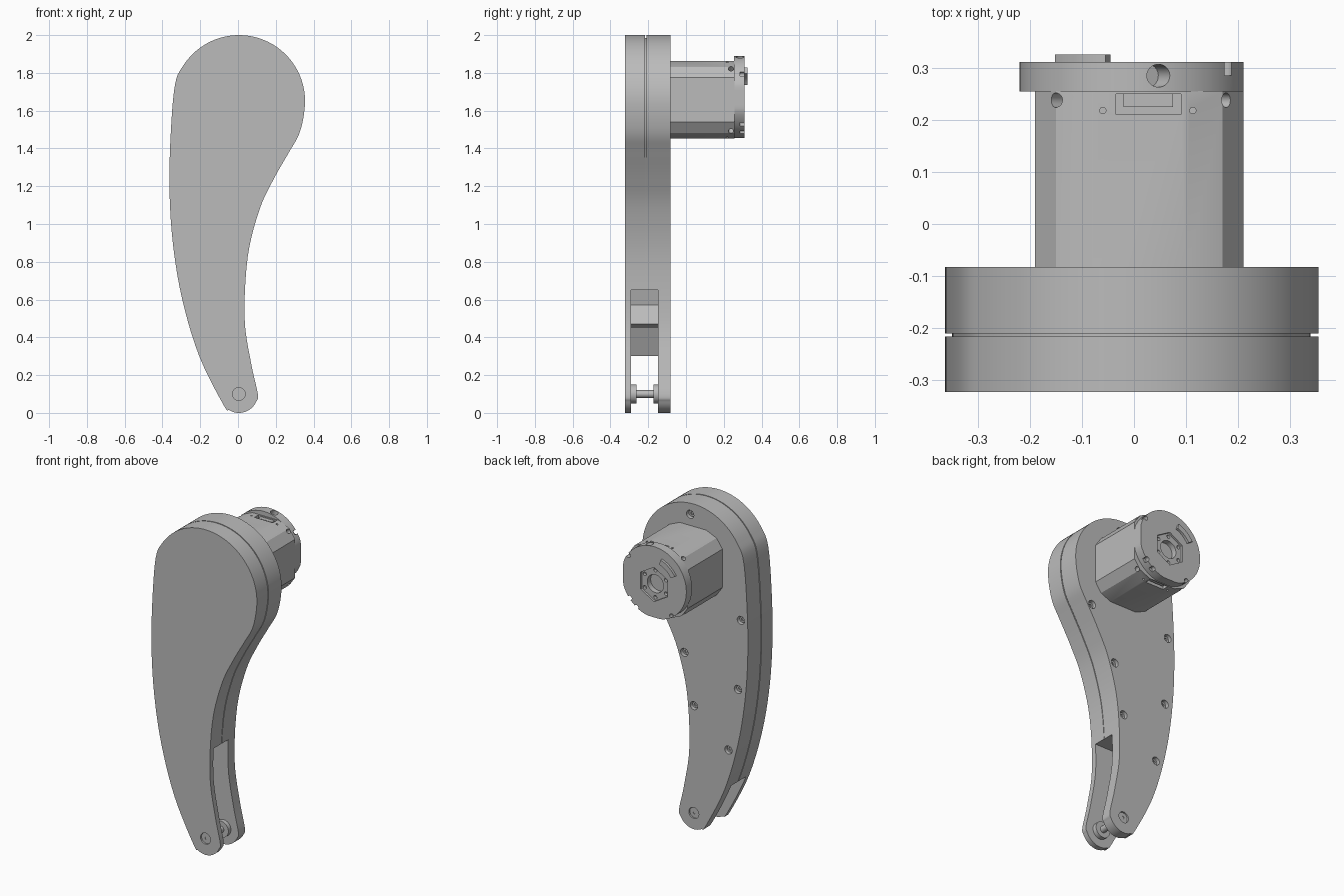
import bpy
import bmesh
from math import cos, sin, pi, radians
from mathutils import Vector

if "Cube" in bpy.data.objects:
    bpy.data.objects.remove(bpy.data.objects["Cube"])

grey = bpy.data.materials.new("machined grey")
grey.use_nodes = True
grey.diffuse_color = (0.5, 0.5, 0.5, 1)
grey.node_tree.nodes["Principled BSDF"].inputs["Base Color"].default_value = (0.5, 0.5, 0.5, 1)
parts = []


def prism(name, pts, y0, y1, keep=True):
    """Extrude an (x, z) outline from y0 to y1."""
    bm = bmesh.new()
    face = bm.faces.new([bm.verts.new((x, y0, z)) for x, z in pts])
    grown = bmesh.ops.extrude_face_region(bm, geom=[face])["geom"]
    bmesh.ops.translate(bm, vec=(0, y1 - y0, 0),
                        verts=[v for v in grown if isinstance(v, bmesh.types.BMVert)])
    bmesh.ops.recalc_face_normals(bm, faces=bm.faces)
    mesh = bpy.data.meshes.new(name)
    bm.to_mesh(mesh)
    bm.free()
    mesh.materials.append(grey)
    ob = bpy.data.objects.new(name, mesh)
    bpy.context.collection.objects.link(ob)
    if keep:
        parts.append(ob)
    return ob


def ring(x, z, r, n=24, a0=0.0, a1=2 * pi, closed=True):
    steps = n if closed else n - 1
    return [(x + r * cos(a0 + (a1 - a0) * i / steps),
             z + r * sin(a0 + (a1 - a0) * i / steps)) for i in range(n)]


def rect(x0, x1, z0, z1):
    return [(x0, z0), (x1, z0), (x1, z1), (x0, z1)]


def rod(loc, r, direction, length):
    """Cutter cylinder centred at loc along any direction."""
    ob = prism("cutter", ring(0, 0, r), -length / 2, length / 2, False)
    ob.location = loc
    ob.rotation_mode = "QUATERNION"
    ob.rotation_quaternion = Vector((0, 1, 0)).rotation_difference(Vector(direction))
    return ob


def cut(ob, cutter):
    cutter.hide_render = True
    mod = ob.modifiers.new("cut", "BOOLEAN")
    mod.operation, mod.solver, mod.object = "DIFFERENCE", "EXACT", cutter
    bpy.context.view_layer.objects.active = ob
    bpy.ops.object.modifier_apply(modifier=mod.name)
    bpy.data.objects.remove(cutter)


def smooth_loop(pts, steps=5):
    """Closed Catmull-Rom curve through the points."""
    out, n = [], len(pts)
    p = [Vector(q) for q in pts]
    for i in range(n):
        a, b, c, d = p[i - 1], p[i], p[(i + 1) % n], p[(i + 2) % n]
        for k in range(steps):
            t = k / steps
            out.append(tuple(0.5 * (2 * b + (c - a) * t + (2 * a - 5 * b + 4 * c - d) * t * t
                                    + (3 * b - a - 3 * c + d) * t ** 3)))
    return out


# Leg outline: round top, convex outer edge, concave inner edge, round foot
head = ring(0.005, 1.65, 0.35, 11, radians(-8), radians(165), False)
foot = ring(0.005, 0.1, 0.1, 7, radians(215), radians(360), False)
outer = [(-0.355, 1.5), (-0.363, 1.2), (-0.345, 0.9), (-0.295, 0.6), (-0.205, 0.3)]
inner = [(0.07, 0.26), (0.035, 0.5), (0.052, 0.83), (0.115, 1.08), (0.19, 1.24), (0.27, 1.38), (0.325, 1.48)]
leg = smooth_loop(head + outer + foot + inner)
PIN = (0.005, 0.1)

front_shell = prism("front_shell", leg, -0.323, -0.216)
back_shell = prism("back_shell", leg, -0.21, -0.083)

# Recessed seam between both shells
seam = prism("seam_core", [(-0.02 + (x + 0.02) * 0.96, 1 + (z - 1) * 0.985) for x, z in leg], -0.22, -0.206)

# Fork opening at the foot, with a ledge in its inner wall
fork = [(0.5, -0.1), (0.5, 0.65), (-0.1, 0.65), (-0.12, 0.57), (-0.07, 0.47),
        (-0.1, 0.45), (-0.17, 0.3), (-0.5, 0.3), (-0.5, -0.1)]
for shell in (front_shell, back_shell, seam):
    cut(shell, prism("cutter", fork, -0.29, -0.147, False))

# Foot pin with bosses and heads
for shell, y0, y1 in ((front_shell, -0.33, -0.313), (back_shell, -0.093, -0.07)):
    cut(shell, prism("cutter", ring(*PIN, 0.034), y0, y1, False))
prism("pin_shaft", ring(*PIN, 0.02), -0.3, -0.14)
prism("front_boss", ring(*PIN, 0.05, 32), -0.292, -0.263)
prism("back_boss", ring(*PIN, 0.05, 32), -0.172, -0.145)
for name, y0, y1, out in (("front_pin_head", -0.3155, -0.3, -0.3155), ("back_pin_head", -0.1, -0.0895, -0.0895)):
    pin_head = prism(name, ring(*PIN, 0.031), y0, y1)
    cut(pin_head, prism("cutter", ring(*PIN, 0.009, 12), out - 0.005, out + 0.005, False))

# Counterbored shell screws
screws = [(0.03, 1.93), (0.235, 1.385), (0.07, 1.07), (0.005, 0.76),
          (-0.315, 1.37), (-0.295, 0.94), (-0.23, 0.55)]
for x, z in screws:
    cut(back_shell, prism("cutter", ring(x, z, 0.025, 20), -0.115, -0.07, False))
    screw = prism("shell_screw", ring(x, z, 0.02, 16), -0.12, -0.1)
    cut(screw, prism("cutter", ring(x, z, 0.01, 6), -0.108, -0.09, False))

# Motor body: chamfered square section
MX, MZ = 0.01, 1.657
quarter = [(0.2, 0.118), (0.16, 0.175), (0.09, 0.205)]
section = []
for sx, sz, order in ((1, 1, 1), (-1, 1, -1), (-1, -1, 1), (1, -1, -1)):
    section += [(MX + sx * x, MZ + sz * z) for x, z in quarter[::order]]
body = prism("motor_body", section, -0.1, 0.256)

# Connector sockets and tiny holes on the top and underside
for s in (1, -1):
    z = MZ + s * 0.205
    cut(body, prism("cutter", rect(-0.035, 0.09, z - 0.025, z + 0.025), 0.21, 0.25, False))
    prism("connector", rect(-0.02, 0.075, z - s * 0.015 - 0.008, z - s * 0.015 + 0.008), 0.225, 0.25)
    for x in (-0.06, 0.113):
        cut(body, rod((x, 0.218, z), 0.006, (0, 0, 1), 0.04))
    # Corner screws set into the chamfers
    for x in (-0.14, 0.175):
        side = 1 if x > 0 else -1
        spot = Vector((x, 0.238, MZ + s * 0.163))
        cut(body, rod(spot, 0.014, (side, 0, s), 0.06))

# Motor end cap: disc with two flattened sides
CX, CZ = 0.0, 1.67
disc = [(min(x, 0.21), max(z, 1.455)) for x, z in ring(CX, CZ, 0.22, 72)]
cap = prism("motor_cap", disc, 0.255, 0.311)
cut(cap, prism("cutter", ring(CX, MZ, 0.105, 6, pi / 6, pi / 6 + 2 * pi), 0.298, 0.33, False))
cut(cap, prism("cutter", ring(CX, MZ, 0.055, 32), 0.265, 0.33, False))
for x, z in ring(CX, MZ, 0.083, 6, pi / 6, pi / 6 + 2 * pi):
    cut(cap, prism("cutter", ring(x, z, 0.011, 12), 0.28, 0.33, False))
cut(cap, rod((0.045, 0.285, 1.88), 0.022, (0.5, 0, 1), 0.08))
for x, z in ((0.175, 1.79), (0.165, 1.53), (0.12, 1.485), (-0.12, 1.495)):
    cut(cap, prism("cutter", ring(x, z, 0.014, 16), 0.285, 0.33, False))

# Raised curved tab on the cap
tab = (ring(CX, 1.66, 0.177, 10, radians(108), radians(149), False)
       + ring(CX, 1.66, 0.145, 10, radians(149), radians(108), False))
prism("cap_tab", tab, 0.305, 0.326)

# Smooth curved sides, keep real edges sharp
bpy.ops.object.select_all(action="DESELECT")
for ob in parts:
    ob.select_set(True)
bpy.context.view_layer.objects.active = body
bpy.ops.object.shade_smooth_by_angle(angle=radians(25))
